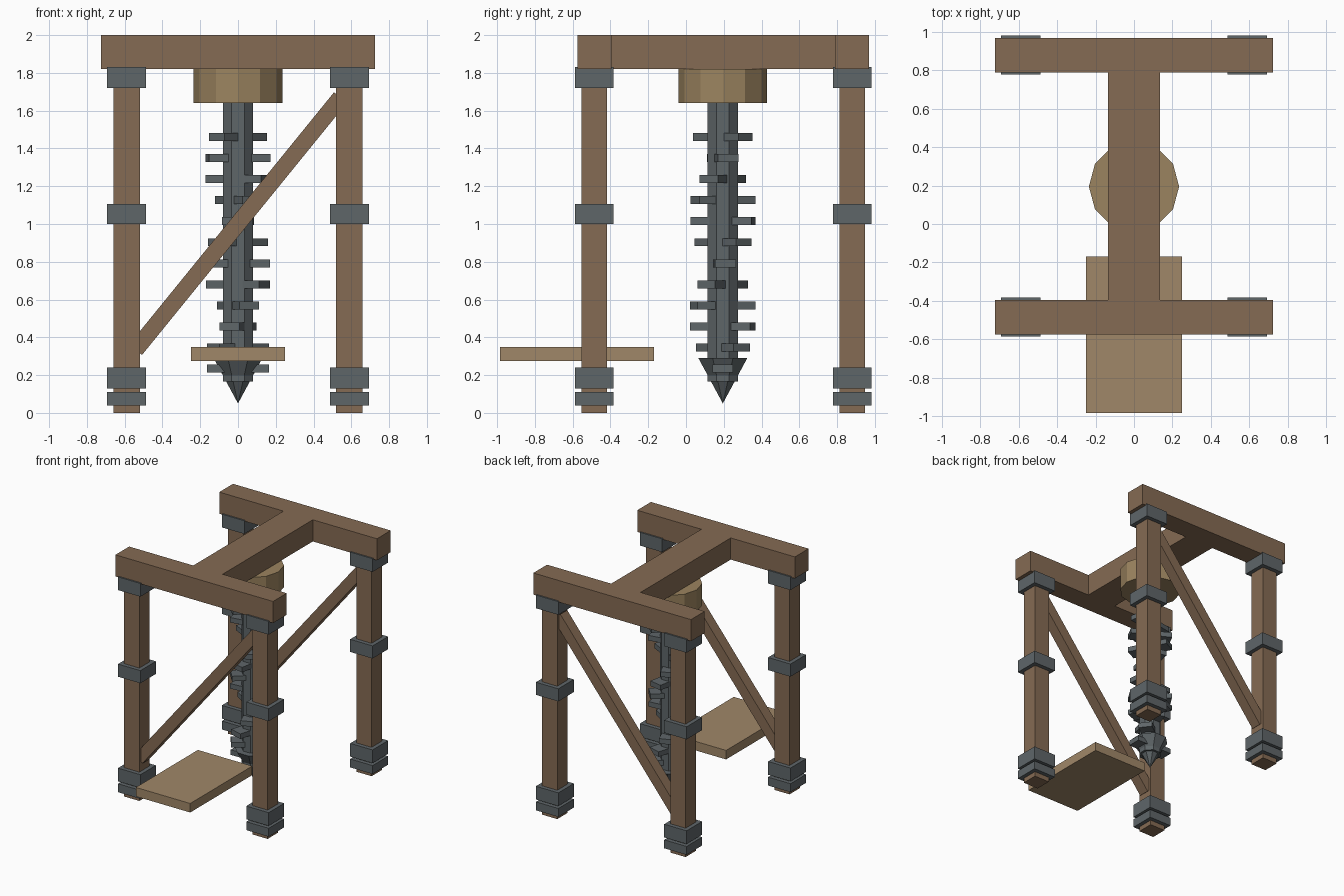
import bpy, math
from mathutils import Matrix

if "Cube" in bpy.data.objects:
    bpy.data.objects.remove(bpy.data.objects["Cube"])


def material(name, rgb):
    m = bpy.data.materials.new(name)
    m.diffuse_color = (*rgb, 1)
    m.use_nodes = True
    m.node_tree.nodes["Principled BSDF"].inputs["Base Color"].default_value = m.diffuse_color
    return m


TIMBER = material("timber", (0.235, 0.147, 0.087))
PLANK = material("pale_plank", (0.352, 0.242, 0.138))
HUB = material("hub_wood", (0.33, 0.23, 0.115))
IRON = material("iron", (0.114, 0.133, 0.141))
SHAFT_Y = 0.195


def finish(name, mat):
    o = bpy.context.object
    o.name = name
    o.data.materials.append(mat)
    return o


def box(name, mat, x, y, z, matrix=None):
    """Box from (min, max) ranges, optionally moved by a matrix."""
    bpy.ops.mesh.primitive_cube_add(size=1)
    o = finish(name, mat)
    ranges = (x, y, z)
    centre = Matrix.Translation([(a + b) / 2 for a, b in ranges])
    scale = Matrix.Diagonal([b - a for a, b in ranges] + [1])
    o.data.transform((matrix or Matrix()) @ centre @ scale)
    return o


def cone(name, mat, sides, r_low, r_high, z0, z1, turn):
    bpy.ops.mesh.primitive_cone_add(vertices=sides, radius1=r_low, radius2=r_high, depth=z1 - z0,
                                    location=(0, SHAFT_Y, (z0 + z1) / 2), rotation=(0, 0, turn))
    return finish(name, mat)


# Top frame
box("centre_beam", TIMBER, (-0.135, 0.135), (-0.395, 0.79), (1.82, 2.0))
for side, y in (("front", -0.485), ("back", 0.88)):
    box(side + "_beam", TIMBER, (-0.725, 0.725), (y - 0.09, y + 0.09), (1.82, 2.0))

    # Legs with iron bands
    for x in (-0.59, 0.59):
        box(side + "_leg", TIMBER, (x - 0.07, x + 0.07), (y - 0.068, y + 0.068), (0, 1.825))
        for z in ((0.04, 0.11), (0.13, 0.24), (1.0, 1.105), (1.72, 1.83)):
            box(side + "_leg_band", IRON, (x - 0.103, x + 0.103), (y - 0.102, y + 0.102), z)

    # Diagonal brace, rising to +x
    rise = math.atan2(1.28, 1.04)
    place = Matrix.Translation((0, y, 1.002)) @ Matrix.Rotation(-rise, 4, 'Y')
    box(side + "_brace", TIMBER, (-0.86, 0.86), (-0.045, 0.045), (-0.044, 0.044), place)

# Foot plank
box("plank", PLANK, (-0.25, 0.25), (-0.985, -0.17), (0.275, 0.35))

# Hub, shaft and drill tip
cone("hub", HUB, 12, 0.235, 0.235, 1.64, 1.82, 0)
cone("shaft", IRON, 8, 0.087, 0.087, 0.165, 1.66, math.pi / 8)
cone("drill_tip", IRON, 8, 0.0, 0.14, 0.05, 0.29, math.pi / 8)

# Spiral of paired cutting blades
for i in range(12):
    z = 0.235 + i * 0.1114
    for half in (0, math.pi):
        turn = Matrix.Translation((0, SHAFT_Y, z)) @ Matrix.Rotation(math.radians(37 * i) + half, 4, 'Z')
        box("blade", IRON, (0.04, 0.165), (-0.055, 0.055), (-0.021, 0.021), turn)
